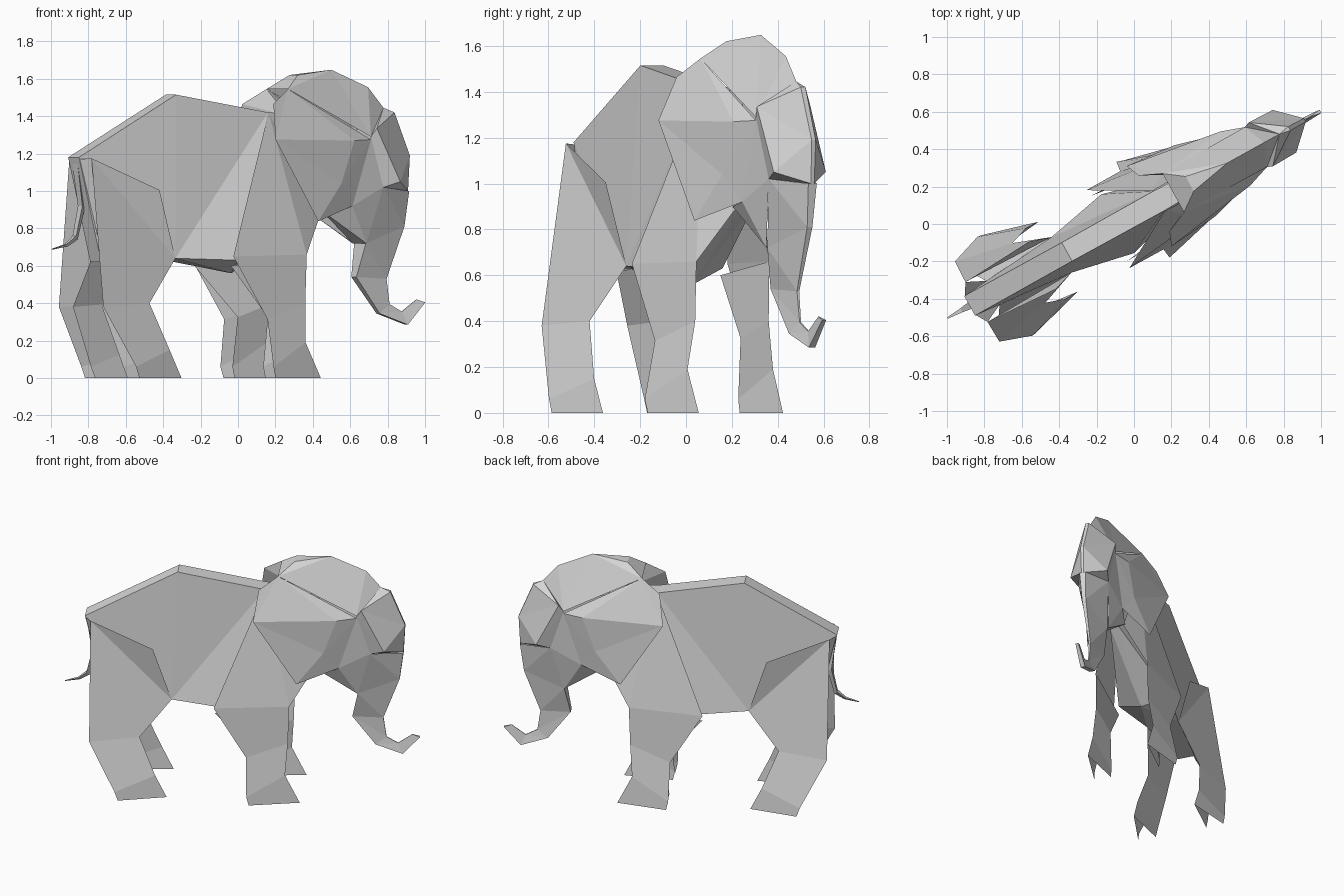
import bpy, bmesh, math
from mathutils import Matrix, Vector

if "Cube" in bpy.data.objects:
    bpy.data.objects.remove(bpy.data.objects["Cube"])

# The animal is built along +x (v = across), then turned in plan.
TURN = Matrix.Translation((0, 0.05, 0)) @ Matrix.Rotation(math.radians(29), 4, 'Z')

grey = bpy.data.materials.new("paper_grey")
grey.diffuse_color = (0.68, 0.68, 0.68, 1)
grey.use_nodes = True
grey.node_tree.nodes["Principled BSDF"].inputs["Base Color"].default_value = grey.diffuse_color


def part(name, pts, faces, mirror=True):
    """Folded panels; names ending in ' are the mirrored points."""
    bm = bmesh.new()
    verts = {}

    def vert(key):
        if key not in verts:
            x, y, z = pts[key.rstrip("'")]
            if key.endswith("'"):
                y = -y
            verts[key] = bm.verts.new(TURN @ Vector((x, y, z)))
        return verts[key]

    def swap(key):
        if abs(pts[key.rstrip("'")][1]) < 1e-6:
            return key
        return key[:-1] if key.endswith("'") else key + "'"

    done = set()
    for f in faces:
        keys = f.split()
        for ks in ([keys, [swap(k) for k in reversed(keys)]] if mirror else [keys]):
            if frozenset(ks) not in done:
                done.add(frozenset(ks))
                bm.faces.new([vert(k) for k in ks])
    bmesh.ops.recalc_face_normals(bm, faces=bm.faces[:])
    me = bpy.data.meshes.new(name)
    bm.to_mesh(me)
    bm.free()
    me.materials.append(grey)
    ob = bpy.data.objects.new(name, me)
    bpy.context.collection.objects.link(ob)
    return ob


# Body: flat back strip, creased flanks, belly ridge and neck
part("body", {
    "rump": (-1.005, -.06, 1.18), "hip": (-.41, -.057, 1.515), "wither": (.15, -.06, 1.42),
    "belly": (-.443, -.109, .64), "flank": (-.10, -.18, .63), "keel": (-.04, 0, .56),
    "neck_top": (.5, -.05, 1.4), "neck_low": (.45, -.03, .90), "seat": (-.87, -.06, .62),
}, [
    "rump rump' hip' hip", "hip hip' wither' wither", "rump hip belly", "hip wither belly",
    "belly wither flank", "flank wither neck_low",
    "wither neck_top neck_low", "wither wither' neck_top' neck_top",
    "belly flank keel", "belly keel belly'", "flank neck_low keel", "neck_low neck_low' keel",
    "rump seat seat' rump'", "rump belly seat", "seat belly belly' seat'",
])

# Legs: outer and inner panels folded together at the front, open at the heel
leg_faces = [
    "knee_b knee_f shin_f ankle_b", "ankle_b shin_f toe heel",
    "in_knee_b in_ankle_b shin_f knee_f", "in_ankle_b in_heel toe shin_f",
]
part("hind_legs", {
    "rump": (-.963, -.122, 1.175), "thigh": (-.561, -.146, 1.005), "groin": (-.443, -.109, .64),
    "knee_f": (-.642, -.182, .40), "knee_b": (-.959, -.245, .38),
    "ankle_b": (-.79, -.302, .06), "heel": (-.769, -.30, 0),
    "shin_f": (-.538, -.217, .15), "toe": (-.464, -.214, 0),
    "tail_side": (-1.0, -.06, 1.17), "in_rump": (-.862, -.073, .62),
    "in_knee_b": (-.92, -.16, .38), "in_ankle_b": (-.80, -.178, .06), "in_heel": (-.775, -.178, 0),
}, leg_faces + [
    "rump thigh groin", "rump groin knee_f knee_b", "tail_side rump in_rump",
    "in_rump in_knee_b knee_f groin",
])

# Front legs with the shoulder panels laid over the body
part("front_legs", {
    "wither": (.152, -.063, 1.42), "neck": (.47, -.07, .89),
    "elbow": (-.16, -.238, .65), "chest": (.319, -.182, .66),
    "knee_f": (.31, -.183, .40), "knee_b": (.048, -.239, .314),
    "ankle_b": (.055, -.293, .06), "heel": (.07, -.286, 0),
    "shin_f": (.295, -.213, .19), "toe": (.39, -.21, 0),
    "in_elbow": (-.155, -.20, .60), "in_knee_b": (.09, -.165, .325),
    "in_ankle_b": (.06, -.17, .06), "in_heel": (.073, -.17, 0),
}, leg_faces + [
    "wither chest elbow", "wither neck chest", "elbow chest knee_f knee_b",
    "in_elbow in_knee_b knee_f chest",
])

# Ears: large flaps flaring out behind the head
part("ears", {
    "top": (.24, -.118, 1.545), "back": (.122, -.171, 1.465), "mid": (.093, -.246, 1.275),
    "tip": (.369, -.22, .838), "low": (.63, -.126, .92), "fold": (.536, -.174, 1.04),
    "front": (.745, -.122, 1.275), "crease": (.62, -.165, 1.27),
    "root": (.34, -.06, 1.40),
}, [
    "top back mid", "top mid crease", "top crease front", "mid fold crease",
    "mid tip fold", "tip low fold", "fold low front", "fold front crease",
    "top root back", "back root mid",
])

# Skull, cheeks, and the brow plates that stand out either side of the face
part("head", {
    "nape": (.34, -.045, 1.62), "side": (.24, -.118, 1.545), "crown": (.57, 0, 1.648),
    "poll": (.795, 0, 1.555), "brow": (.889, 0, 1.445), "temple": (.745, -.122, 1.29),
    "plate_top": (.775, -.134, 1.335), "plate": (.95, -.012, 1.42), "snout": (1.045, -.01, 1.19),
    "eye": (.92, -.13, 1.05), "jaw": (.63, -.126, .92), "neck": (.46, -.08, .90),
    "chin": (.70, 0, .72), "gape": (.746, -.07, .72), "nose": (1.035, -.008, 1.0),
    "cheek": (.83, -.105, 1.02),
}, [
    "side nape crown", "side crown temple", "crown poll temple", "poll brow temple",
    "nape nape' crown", "nape side side' nape'", "temple brow plate_top",
    "plate_top plate snout", "plate_top snout eye", "plate brow plate'", "plate_top brow plate",
    "plate plate' snout' snout", "snout snout' nose' nose", "eye snout nose",
    "temple cheek jaw", "cheek gape jaw", "jaw gape neck", "gape chin neck",
    "temple plate_top eye", "temple eye cheek", "eye nose cheek",
])

# Trunk: tapering folded tube, curled up at the tip
rows = [(.83, 1.02, 1.035, 1.0, .105), (.746, .72, 1.01, .81, .065), (.708, .54, .905, .53, .028),
        (.856, .345, .925, .395, .018), (1.03, .285, 1.0, .355, .016), (1.14, .405, 1.09, .42, .01)]
pts, faces = {}, []
for i, (bx, bz, fx, fz, w) in enumerate(rows):
    pts[f"b{i}"] = (bx, -w, bz)
    pts[f"f{i}"] = (fx, -w * .2, fz)
    if i:
        j = i - 1
        faces += [f"b{j} f{j} f{i}", f"b{j} f{i} b{i}",
                  f"f{j} f{j}' f{i}' f{i}", f"b{j} b{i} b{i}' b{j}'"]
faces.append("b5 f5 f5' b5'")
part("trunk", pts, faces)

# Tail: narrow strip kinked backwards
path = [(-1.0, 1.17, .03), (-.965, .92, .025), (-1.0, .76, .02), (-1.055, .715, .012), (-1.14, .69, .004)]
pts, faces = {}, []
for i, (x, z, w) in enumerate(path):
    pts[f"a{i}"] = (x, -w, z)
    pts[f"c{i}"] = (x + w, 0, z - w)
    if i:
        j = i - 1
        faces += [f"a{j} a{j}' a{i}' a{i}", f"a{j} a{i} c{i} c{j}"]
part("tail", pts, faces)
